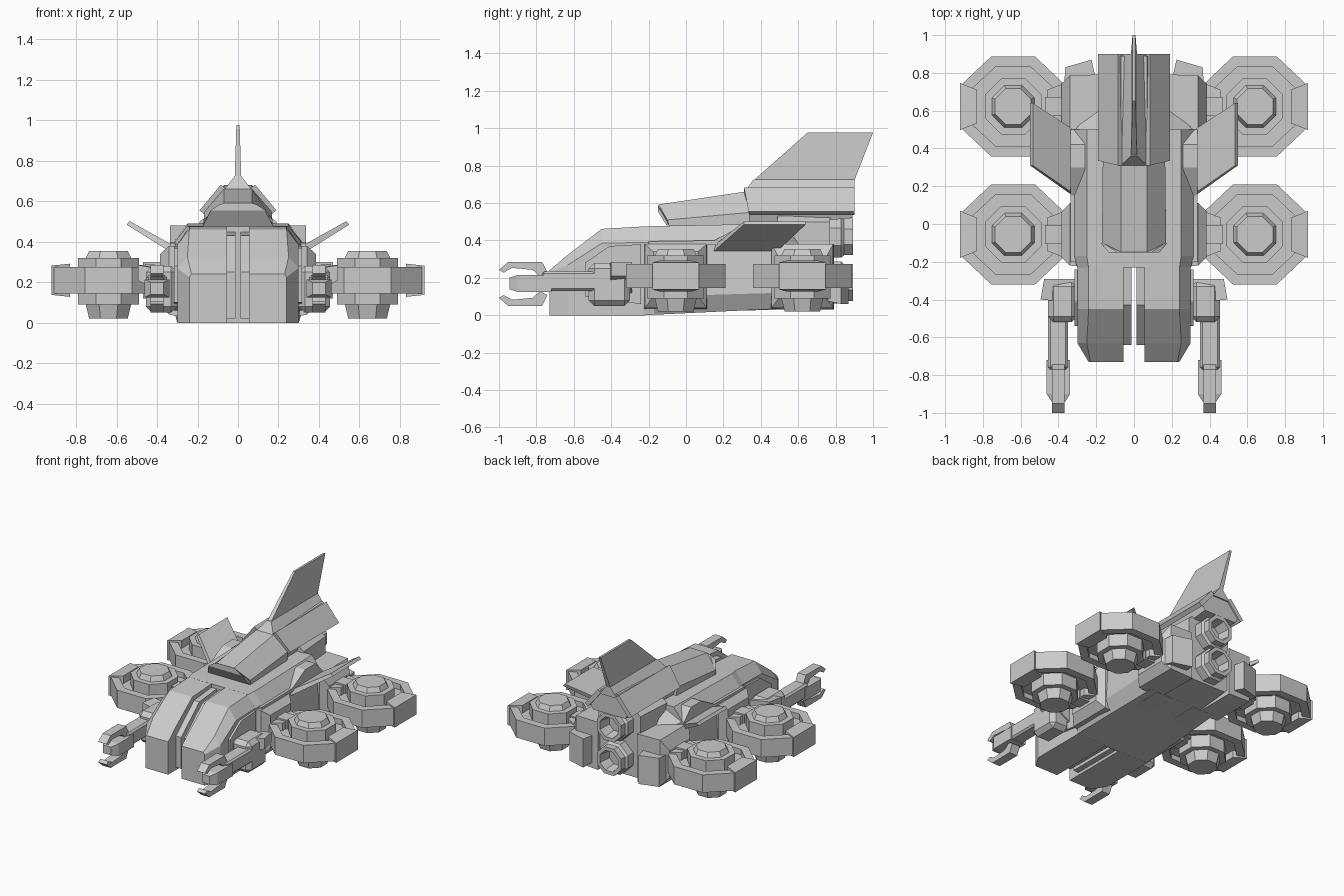
import bpy, bmesh
from math import cos, sin, pi


def loft(name, sections, mirror=False, closed=False):
    """Skin a list of equal-length point loops; optionally mirror across x."""
    bm = bmesh.new()
    rows = [[bm.verts.new(p) for p in s] for s in sections]
    n = len(rows[0])
    for i in range(len(rows) if closed else len(rows) - 1):
        a, b = rows[i], rows[(i + 1) % len(rows)]
        for j in range(n):
            k = (j + 1) % n
            bm.faces.new((a[j], a[k], b[k], b[j]))
    if not closed:
        bm.faces.new(rows[0])
        bm.faces.new(rows[-1])
    bmesh.ops.recalc_face_normals(bm, faces=bm.faces)
    me = bpy.data.meshes.new(name)
    bm.to_mesh(me)
    bm.free()
    ob = bpy.data.objects.new(name, me)
    bpy.context.collection.objects.link(ob)
    if mirror:
        ob.modifiers.new("Mirror", 'MIRROR')
    return ob


def side(name, pts, x0, x1, mirror=True):
    """Side profile in (y, z), extruded in x."""
    return loft(name, [[(x, y, z) for y, z in pts] for x in (x0, x1)], mirror)


def box(name, x, y, z, mirror=True, bevel=0):
    pts = [(y[0], z[0]), (y[1], z[0]), (y[1], z[1]), (y[0], z[1])]
    ob = side(name, pts, x[0], x[1], mirror)
    if bevel:
        m = ob.modifiers.new("Bevel", 'BEVEL')
        m.width, m.segments = bevel, 1
    return ob


def cross(name, sections, mirror=False, full=True):
    """Loft along y. Each section: (y, [(x, z)...]); full adds the reflected half."""
    out = []
    for y, pts in sections:
        p = [(x, y, z) for x, z in pts]
        if full:
            p += [(-x, y, z) for x, z in reversed(pts)]
        out.append(p)
    return loft(name, out, mirror)


def octagon(rx, ry):
    k = 1 / cos(pi / 8)
    return [(rx * k * cos(pi / 8 + i * pi / 4), ry * k * sin(pi / 8 + i * pi / 4)) for i in range(8)]


# Nose halves either side of the centre slot
cross("nose_half", [
    (-.73, [(.055, 0), (.24, 0), (.24, .225), (.23, .24), (.055, .24)]),
    (-.63, [(.055, 0), (.30, 0), (.30, .27), (.25, .325), (.055, .325)]),
    (-.45, [(.055, 0), (.30, 0), (.30, .385), (.24, .462), (.055, .462)]),
    (-.22, [(.055, 0), (.30, 0), (.30, .39), (.24, .475), (.055, .475)])], True, False)
side("nose_core", [(-.64, .02), (-.64, .25), (-.43, .43), (-.22, .45), (-.22, .02)], .012, .056)

# Main hull and narrower tail block
cross("hull", [
    (-.23, [(.30, 0), (.30, .10), (.30, .39), (.24, .475)]),
    (-.17, [(.30, .003), (.33, .10), (.32, .39), (.25, .477)]),
    (.50, [(.27, .035), (.34, .12), (.32, .40), (.25, .49)])])
cross("tail_block", [
    (.49, [(.16, .035), (.19, .07), (.19, .50), (.15, .53)]),
    (.77, [(.14, .045), (.17, .08), (.17, .50), (.13, .53)])])
loft("tail_shoulder", [
    [(.15, .49, .06), (.34, .49, .12), (.32, .49, .40), (.15, .49, .48)],
    [(.15, .60, .06), (.25, .60, .12), (.22, .60, .34), (.15, .60, .42)]], True)
side("belly_keel", [(-.70, 0), (.5, .03), (.5, .08), (-.2, .08)], .09, .22)
side("flank_panel", [(-.54, .10), (-.54, .28), (-.41, .37), (-.24, .38), (-.24, .06)], .28, .315)

# Canopy with recessed windscreen frame
cross("canopy", [
    (-.10, [(.175, .475), (.165, .50), (.07, .50)]),
    (-.15, [(.135, .555), (.09, .585), (.07, .59)])]).hide_render = False
loft("canopy_shell", [
    [(.17, -.09, .475), (.17, -.10, .51), (.07, -.148, .592), (-.07, -.148, .592), (-.17, -.10, .51), (-.17, -.09, .475)],
    [(.16, .34, .475), (.165, .34, .55), (.07, .31, .66), (-.07, .31, .66), (-.165, .34, .55), (-.16, .34, .475)]])

# Rear spine with slanted armour plates
cross("spine", [(.32, [(.13, .47), (.15, .55), (.07, .66)]),
                (.89, [(.13, .52), (.15, .55), (.07, .68)])])
loft("spine_plate", [
    [(.165, .34, .535), (.19, .335, .555), (.085, .31, .682), (.06, .31, .662)],
    [(.165, .90, .535), (.19, .90, .555), (.085, .90, .682), (.06, .90, .662)]], True)

# Tail fin and its flared root
loft("fin_root", [
    [(.07, .31, .655), (.07, .90, .655), (-.07, .90, .655), (-.07, .31, .655)],
    [(.016, .36, .725), (.016, .90, .725), (-.016, .90, .725), (-.016, .36, .725)]])
loft("tail_fin", [
    [(.016, .36, .72), (.016, .90, .72), (-.016, .90, .72), (-.016, .36, .72)],
    [(.008, .65, .977), (.008, 1, .977), (-.008, 1, .977), (-.008, .65, .977)]])

# Upswept side wings and hinge rails
loft("side_wing", [
    [(.31, .14, .335), (.31, .48, .335), (.29, .48, .365), (.29, .14, .365)],
    [(.55, .31, .485), (.55, .64, .485), (.535, .64, .502), (.535, .31, .502)]], True)
side("wing_rail", [(-.20, .375), (.50, .375), (.50, .40), (.42, .48), (.30, .48), (.15, .40), (-.20, .395)], .26, .335)

# Stacked tail nozzles: stepped octagonal tubes
for label, zc in (("upper", .42), ("lower", .175)):
    def oct_y(r, y):
        return [(u, y, zc + v) for u, v in octagon(r, r)]
    loft(label + "_nozzle", [oct_y(.112, .74), oct_y(.112, .83), oct_y(.098, .845),
                             oct_y(.098, .892), oct_y(.072, .892), oct_y(.06, .80)])

# Side thruster boxes at the tail
loft("tail_thruster", [
    [(.18, .55, .08), (.36, .55, .08), (.36, .55, .27), (.18, .55, .27)],
    [(.20, .76, .08), (.37, .74, .08), (.37, .74, .27), (.20, .76, .27)],
    [(.225, .87, .06), (.363, .83, .06), (.363, .83, .27), (.225, .87, .27)]], True)

# Lift fans: octagonal ring, hub, caps, clamps and hull mount
CX, CZ = .64, .21
for label, cy in (("front", -.055), ("rear", .622)):
    def oct_z(r, z):
        return [(CX + u, cy + v, z) for u, v in octagon(r, r)]
    outer, inner = octagon(.28, .265), octagon(.225, .21)
    loft(label + "_fan_ring", [
        [(CX + o[0], cy + o[1], .145), (CX + o[0], cy + o[1], .275),
         (CX + i[0], cy + i[1], .275), (CX + i[0], cy + i[1], .145)]
        for o, i in zip(outer, inner)], True, True)
    loft(label + "_fan_disc", [oct_z(.222, .18), oct_z(.222, .235)], True)
    loft(label + "_fan_hub", [oct_z(.15, .09), oct_z(.15, .32)], True)
    loft(label + "_fan_cap", [oct_z(.095, .02), oct_z(.112, .09), oct_z(.112, .32), oct_z(.095, .355)], True)
    for part, xs in (("outer", (.83, .922)), ("inner", (.46, .365))):
        loft(label + "_" + part + "_clamp", [
            [(x, cy - h, CZ - t), (x, cy + h, CZ - t), (x, cy + h, CZ + t), (x, cy - h, CZ + t)]
            for x, h, t in ((xs[0], .088, .082), (xs[1], .125, .072))], True)
    x0 = .28 if label == "front" else .16
    loft(label + "_fan_mount", [
        [(x, cy - h, a), (x, cy + h, a), (x, cy + h, b), (x, cy - h, b)]
        for x, h, a, b in ((x0, .17, .03, .38), (.34, .165, .04, .38), (.385, .12, .10, .34 if x0 > .2 else .30))], True)
    box(label + "_mount_arm", (.34, .47), (cy - .05, cy + .05), (.12, .30))

# Forward guns: housing, body, muzzle and twin prongs
box("gun_housing", (.30, .455), (-.52, -.30), (.05, .28), bevel=.03)
loft("gun_fairing", [
    [(.28, -.42, .10), (.28, -.29, .10), (.28, -.29, .25), (.28, -.42, .25)],
    [(.495, -.40, .21), (.475, -.29, .21), (.475, -.29, .285), (.495, -.40, .285)]], True)
box("gun_body", (.35, .455), (-.77, -.45), (.13, .235), bevel=.012)
loft("gun_muzzle", [
    [(.40 - w, y, .17 - h), (.40 + w, y, .17 - h), (.40 + w, y, .17 + h), (.40 - w, y, .17 + h)]
    for y, w, h in ((-.72, .062, .045), (-.90, .062, .045), (-.945, .032, .03))], True)
for label, s in (("upper", 1), ("lower", -1)):
    pts = [(-1, .075), (-.95, .118), (-.77, .118), (-.74, .06), (-.78, .04), (-.82, .075), (-.93, .085), (-.975, .06)]
    side(label + "_gun_prong", [(y, .168 + s * z) for y, z in pts], .367, .433)
